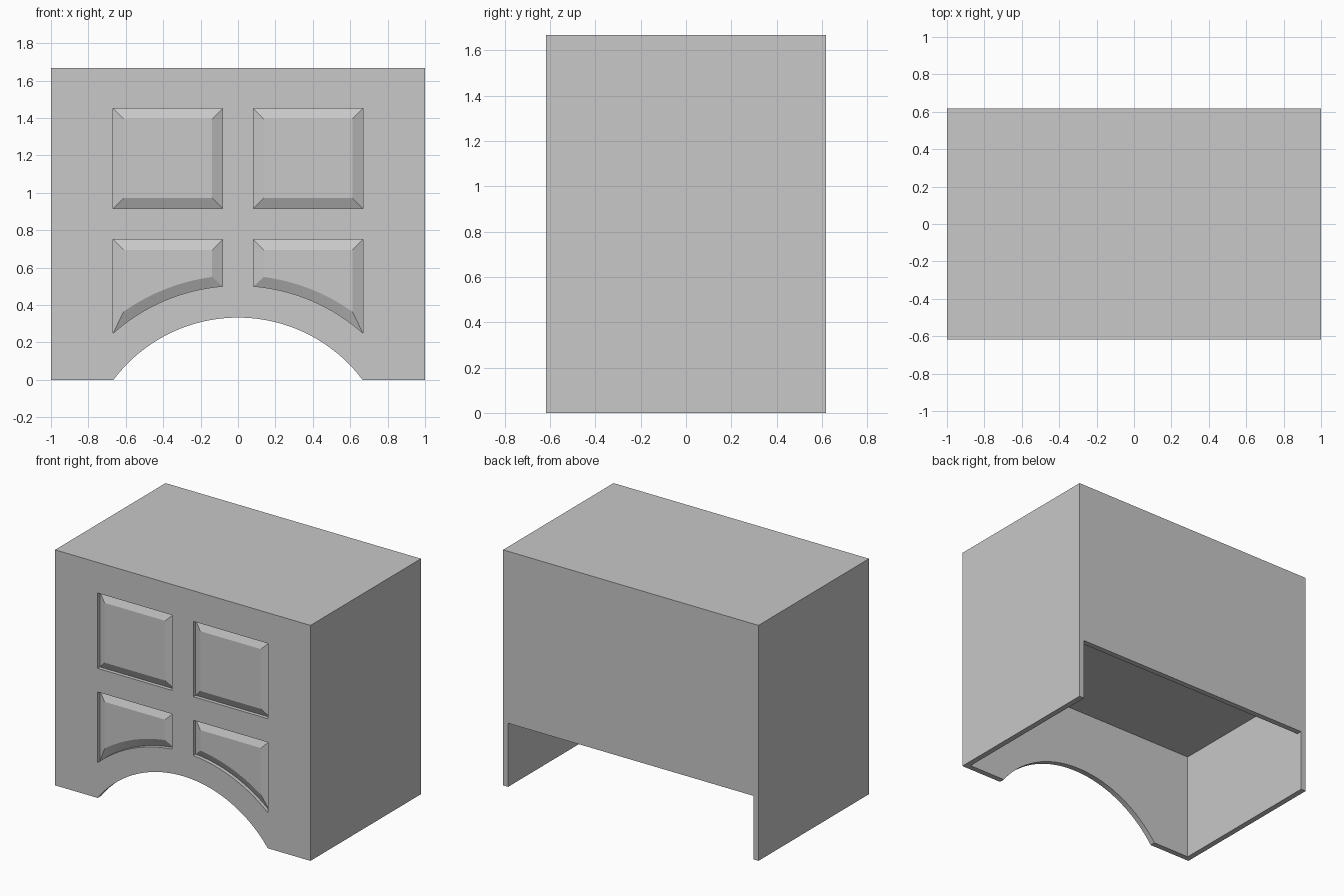
import bpy, bmesh, math

if "Cube" in bpy.data.objects:
    bpy.data.objects.remove(bpy.data.objects["Cube"], do_unlink=True)

W, D, H = 1.0, 0.618, 1.667       # half width, half depth, height
T = 0.04                          # board thickness
GROOVE = 0.026                    # depth of the panel grooves
BEVEL = 0.055                     # width of the sloped panel border
ARCH_Z, ARCH_R = -0.5, 0.833      # arch centre and radius
PANEL_R = 1.004                   # arc along the lower panels
KNEE_Z = 0.45                     # bottom of the back board

grey = bpy.data.materials.new("plain_grey")
grey.use_nodes = True
grey.diffuse_color = (0.58, 0.58, 0.58, 1)
grey.node_tree.nodes["Principled BSDF"].inputs["Base Color"].default_value = grey.diffuse_color


def finish(name, bm):
    bmesh.ops.recalc_face_normals(bm, faces=bm.faces)
    mesh = bpy.data.meshes.new(name)
    bm.to_mesh(mesh)
    bm.free()
    mesh.materials.append(grey)
    obj = bpy.data.objects.new(name, mesh)
    bpy.context.collection.objects.link(obj)
    return obj


def loft(name, front, y0, back, y1):
    """Solid between two matching x-z outlines at two depths."""
    bm = bmesh.new()
    a = [bm.verts.new((x, y0, z)) for x, z in front]
    b = [bm.verts.new((x, y1, z)) for x, z in back]
    bm.faces.new(a)
    bm.faces.new(b[::-1])
    for i in range(len(a)):
        j = (i + 1) % len(a)
        bm.faces.new((a[i], b[i], b[j], a[j]))
    return finish(name, bm)


def board(name, x0, x1, y0, y1, z0, z1):
    rect = [(x0, z0), (x1, z0), (x1, z1), (x0, z1)]
    return loft(name, rect, y0, rect, y1)


def arc(x0, x1, radius, steps):
    xs = [x0 + (x1 - x0) * i / steps for i in range(steps + 1)]
    return [(x, ARCH_Z + math.sqrt(radius ** 2 - x * x)) for x in xs]


def upper_outline(side, inset):
    x0, x1 = 0.083 + inset, 0.667 - inset
    z0, z1 = 0.917 + inset, 1.45 - inset
    return [(side * x, z) for x, z in ((x0, z0), (x1, z0), (x1, z1), (x0, z1))]


def lower_outline(side, inset):
    x0, x1 = 0.083 + inset, 0.667 - inset
    top = 0.75 - inset
    pts = arc(x0, x1, PANEL_R + inset, 20) + [(x1, top), (x0, top)]
    return [(side * x, z) for x, z in pts]


# Front board with the arched opening
foot = math.sqrt(ARCH_R ** 2 - ARCH_Z ** 2)
arch = arc(-foot, foot, ARCH_R, 40)
arch[0], arch[-1] = (-foot, 0), (foot, 0)
outline = [(-W, 0)] + arch + [(W, 0), (W, H), (-W, H)]
front = loft("front_board", outline, -D, outline, -D + T)

# Four recesses, each with a raised bevelled panel flush with the front
for side, side_name in ((1, "left"), (-1, "right")):
    for shape, row in ((upper_outline, "upper"), (lower_outline, "lower")):
        rim = shape(side, 0)
        cutter = loft("recess_cutter", rim, -D - 0.1, rim, -D + GROOVE)
        cutter.hide_render = True
        mod = front.modifiers.new("recess", 'BOOLEAN')
        mod.operation = 'DIFFERENCE'
        mod.solver = 'EXACT'
        mod.object = cutter
        bpy.context.view_layer.objects.active = front
        bpy.ops.object.modifier_apply(modifier=mod.name)
        bpy.data.objects.remove(cutter, do_unlink=True)
        loft(f"{row}_{side_name}_panel", shape(side, BEVEL), -D, rim, -D + GROOVE)

# Carcass boards
Y0 = -D + T
board("top_board", -W, W, Y0, D, H - T, H)
board("left_side", W - T, W, Y0, D, 0, H - T)
board("right_side", -W, -W + T, Y0, D, 0, H - T)
board("back_board", -W + T, W - T, D - T, D, KNEE_Z, H - T)
board("inner_shelf", -W + T, W - T, Y0, D - T, 0.78, 0.78 + T)

# Smooth the curved edges, keep corners crisp
for obj in bpy.context.collection.objects:
    if obj.type == 'MESH' and obj.data.materials and obj.data.materials[0] == grey:
        bpy.ops.object.select_all(action='DESELECT')
        obj.select_set(True)
        bpy.context.view_layer.objects.active = obj
        bpy.ops.object.shade_smooth_by_angle(angle=math.radians(20))
